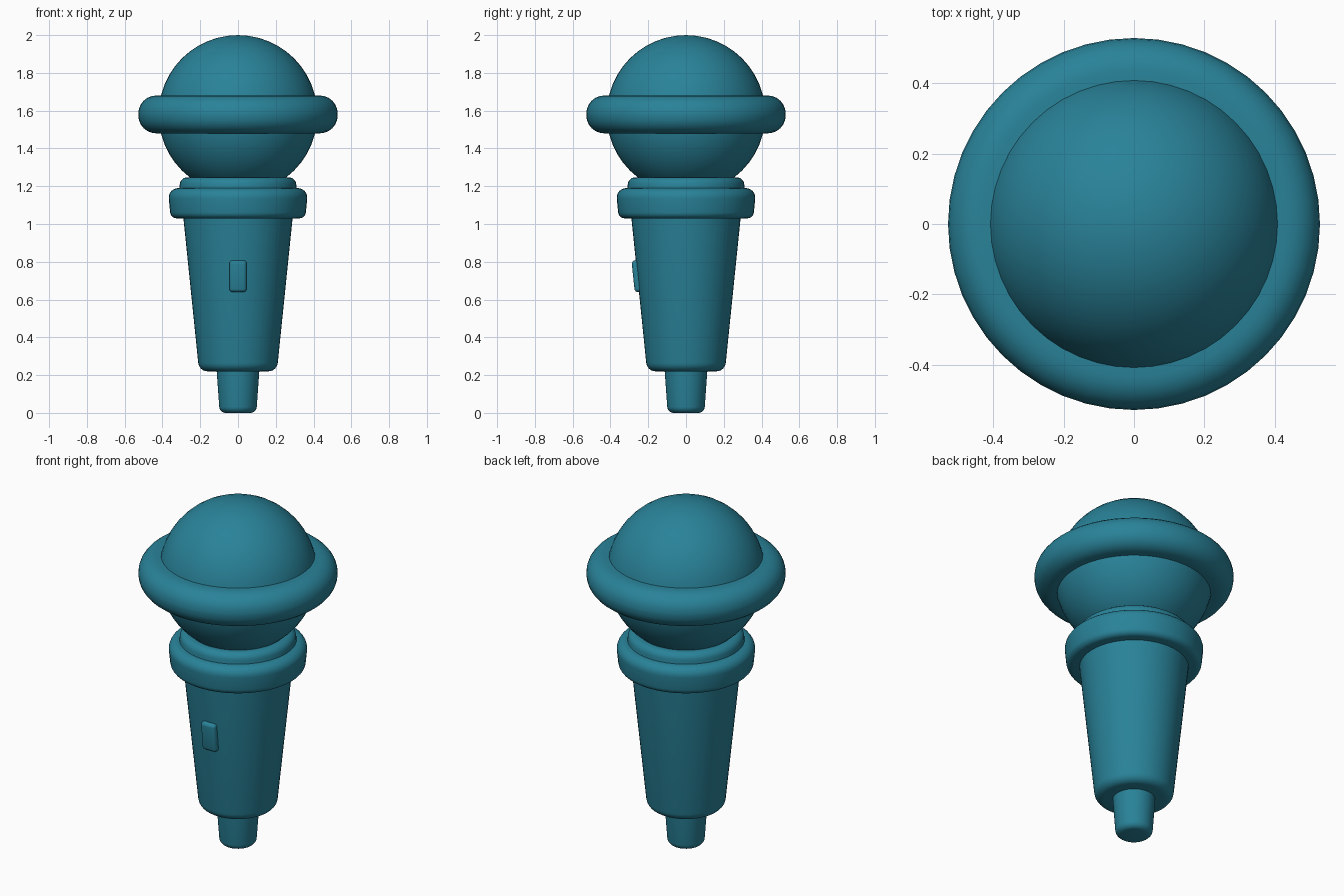
import bpy, bmesh, math
from mathutils import Vector

cube = bpy.data.objects.get("Cube")
if cube:
    bpy.data.objects.remove(cube, do_unlink=True)

SEGMENTS = 48

teal = bpy.data.materials.new("teal")
teal.use_nodes = True
COLOUR = (0.022, 0.225, 0.318, 1)
teal.diffuse_color = COLOUR
teal.node_tree.nodes["Principled BSDF"].inputs["Base Color"].default_value = COLOUR


def finish(name, bm):
    bmesh.ops.recalc_face_normals(bm, faces=bm.faces)
    mesh = bpy.data.meshes.new(name)
    bm.to_mesh(mesh)
    bm.free()
    mesh.materials.append(teal)
    obj = bpy.data.objects.new(name, mesh)
    bpy.context.collection.objects.link(obj)
    bpy.ops.object.select_all(action='DESELECT')
    obj.select_set(True)
    bpy.context.view_layer.objects.active = obj
    bpy.ops.object.shade_smooth_by_angle(angle=math.radians(40))
    return obj


def rounded(points, steps=6):
    """Turn (radius, z, fillet) corners into a profile with rounded corners."""
    out = []
    for i, (r, z, fillet) in enumerate(points):
        p = Vector((r, z))
        if not fillet:
            out.append(p)
            continue
        a = (Vector(points[i - 1][:2]) - p).normalized()
        b = (Vector(points[i + 1][:2]) - p).normalized()
        half = a.angle(b) / 2
        reach = fillet / math.tan(half)
        centre = p + (a + b).normalized() * (fillet / math.sin(half))
        start = (p + a * reach - centre).normalized()
        end = (p + b * reach - centre).normalized()
        out += [centre + start.slerp(end, s / steps) * fillet for s in range(steps + 1)]
    return out


def lathe(name, points):
    bm = bmesh.new()
    verts = [bm.verts.new((p.x, 0, p.y)) for p in rounded(points)]
    edges = [bm.edges.new(pair) for pair in zip(verts, verts[1:])]
    bmesh.ops.spin(bm, geom=verts + edges, axis=(0, 0, 1), cent=(0, 0, 0),
                   angle=math.tau, steps=SEGMENTS)
    bmesh.ops.remove_doubles(bm, verts=bm.verts, dist=0.0002)
    return finish(name, bm)


# Handle, cable plug and collars
lathe("cable_plug", [(0, 0, 0), (0.097, 0, 0.035), (0.115, 0.25, 0), (0, 0.25, 0)])
lathe("handle", [(0, 0.22, 0), (0.206, 0.22, 0.05), (0.292, 1.06, 0), (0, 1.06, 0)])
lathe("lower_collar", [(0, 1.03, 0), (0.356, 1.03, 0.035), (0.372, 1.19, 0.05), (0, 1.19, 0)])
lathe("upper_collar", [(0, 1.17, 0), (0.312, 1.17, 0), (0.305, 1.247, 0.04), (0, 1.247, 0)])

# Round head
bm = bmesh.new()
bmesh.ops.create_uvsphere(bm, u_segments=SEGMENTS, v_segments=24, radius=0.42)
bmesh.ops.translate(bm, verts=bm.verts, vec=(0, 0, 1.58))
finish("head", bm)

# Band around the head
lathe("head_band", [(0.38, 1.48, 0), (0.528, 1.48, 0.095), (0.528, 1.68, 0.095),
                    (0.38, 1.68, 0), (0.38, 1.48, 0)])

# Switch on the front, leaning with the handle wall
bm = bmesh.new()
bmesh.ops.create_cube(bm, size=1)
bmesh.ops.scale(bm, verts=bm.verts, vec=(0.092, 0.06, 0.168))
bmesh.ops.bevel(bm, geom=bm.edges[:], offset=0.018, segments=4, profile=0.5, affect='EDGES')
switch = finish("switch", bm)
switch.location = (0, -0.25, 0.725)
switch.rotation_euler.x = math.radians(6)
